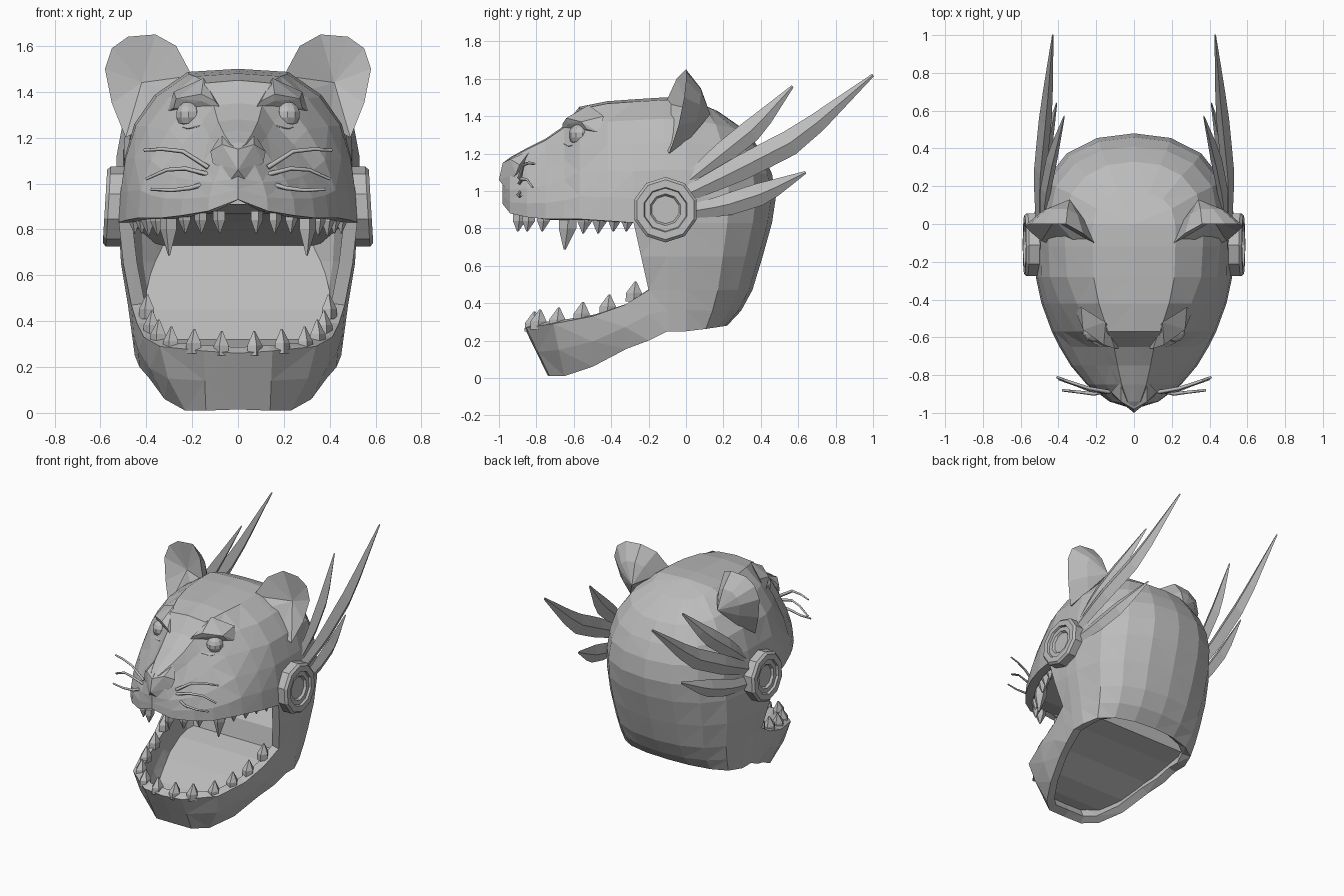
import bpy, bmesh
from math import sin, cos, pi, radians
from mathutils import Vector

cube = bpy.data.objects.get("Cube")
if cube:
    bpy.data.objects.remove(cube)

grey = bpy.data.materials.new("plain grey")
grey.use_nodes = True
grey.diffuse_color = (0.5, 0.5, 0.5, 1)
grey.node_tree.nodes["Principled BSDF"].inputs["Base Color"].default_value = (0.5, 0.5, 0.5, 1)
SIDES = ((1, "left_"), (-1, "right_"))


def finish(name, bm):
    """Weld, orient and link a mesh as a flat-shaded object."""
    bmesh.ops.remove_doubles(bm, verts=bm.verts, dist=0.002)
    bmesh.ops.dissolve_degenerate(bm, edges=bm.edges, dist=0.001)
    bmesh.ops.recalc_face_normals(bm, faces=bm.faces)
    mesh = bpy.data.meshes.new(name)
    bm.to_mesh(mesh)
    bm.free()
    mesh.materials.append(grey)
    obj = bpy.data.objects.new(name, mesh)
    bpy.context.collection.objects.link(obj)
    return obj


def add_grid(bm, columns, s=1, closed=False):
    """Skin a list of point columns with quads."""
    cols = [[bm.verts.new((s * p[0], p[1], p[2])) for p in c] for c in columns]
    for a, b in zip(cols, cols[1:]):
        n = len(a)
        for k in range(n if closed else n - 1):
            j = (k + 1) % n
            bm.faces.new((a[k], a[j], b[j], b[k]))
    return cols


def hull(name, points, s):
    bm = bmesh.new()
    for x, y, z in points:
        bm.verts.new((s * x, y, z))
    bmesh.ops.convex_hull(bm, input=bm.verts)
    return finish(name, bm)


def tooth(bm, x, y, z, r, h, s):
    """Five-sided spike, slightly swollen in the middle; h < 0 points down."""
    rings = []
    for t, k in ((0, .9), (0.4, 0.9), (0.97, 0.1)):
        rings.append([(x + r * k * 0.8 * cos(a * pi * 0.4),
                       y + r * k * sin(a * pi * 0.4) + 0.1 * h * t * t, z + h * t)
                      for a in range(5)])
    cols = add_grid(bm, rings, s, True)
    bm.faces.new(cols[0])
    bm.faces.new(cols[-1])


# ---- head shell: muzzle stations, then a swept back of the skull ----
rise = (0, .2, .42, .64, .83, .98, 1)
muzzle_x = (1, .97, .83, .6, .38, .26, 0)
skull_x = (1, .985, .95, .87, .7, .42, 0)
back_y = (.46, .48, .46, .41, .33, .17, 0)
back_drop = (0, 0, .02, .06, .07, .06, 0)
stations = (  # y, lip height, top height, half width, skull blend
    (-.98, .93, 1.15, 0, 0), (-.94, .88, 1.18, .13, 0), (-.85, .86, 1.23, .25, 0),
    (-.75, .85, 1.28, .335, 0), (-.65, .85, 1.35, .395, .05), (-.57, .85, 1.45, .435, .35),
    (-.42, .84, 1.48, .49, .75), (-.28, .83, 1.49, .52, .95), (-.12, .83, 1.5, .52, 1),
    (0, .83, 1.5, .52, 1))
angles = [radians(a) for a in (25, 48, 70, 90)]


def around(x, y, z, drop, a):
    return (x * max(cos(a), 0) ** .9, y * sin(a) ** .85, z - drop * sin(a))


upper = []
for y, low, top, w, m in stations:
    upper.append([(w * (p + (q - p) * m), y, low + (top - low) * t)
                  for p, q, t in zip(muzzle_x, skull_x, rise)])
edge = upper[-1]
for a in angles:
    upper.append([around(p[0], b, p[2], d, a) for p, b, d in zip(edge, back_y, back_drop)])

# cheek, nape and neck rim below the skull
wall_x = (.52, .51, .48, .465, .45)
wall_z = (.83, .65, .47, .36, .25)
wall_b = (.46, .41, .355, .295, .22)
hinge = list(zip((.52, .5, .465, .455, .43), (-.28, -.24, -.2, -.2, -.2), (.83, .65, .47, .34, .2)))
lower = [hinge, [(x, -.12 if k == 0 else -.1, z) for k, (x, z) in enumerate(zip(wall_x, wall_z))],
         [(x, 0, z) for x, z in zip(wall_x, wall_z)]]
for a in angles:
    lower.append([around(x, b, z, -.03 * (z < .3), a) for x, z, b in zip(wall_x, wall_z, wall_b)])

# lower jaw running forward from the hinge
jaw_rim = ((0, -.86, .26), (.15, -.855, .27), (.34, -.71, .29), (.41, -.5, .33), (.44, -.33, .39))
jaw_base = ((0, -.74, .015), (.14, -.73, .01), (.23, -.65, .01), (.32, -.5, .06), (.39, -.32, .155))
jaw = []
for r, b in zip(jaw_rim, jaw_base):
    mid = Vector(r).lerp(Vector(b), .5) + Vector((.02 if r[0] > .2 else 0, 0, 0))
    jaw.append([r, mid, b])
jaw.append(hinge[2:])

bm = bmesh.new()
for s, _ in SIDES:
    for part in (upper, lower, jaw):
        add_grid(bm, part, s)
shell = finish("head_shell", bm)
solid = shell.modifiers.new("thickness", "SOLIDIFY")
solid.thickness = .06
solid.offset = -1
shell.modifiers.new("facets", "TRIANGULATE")

# ---- mouth lining: sunken floor, step, sloping throat and palate as one folded sheet ----
lining = ((.14, -.73, .1), (.25, -.63, .1), (.33, -.48, .14), (.39, -.3, .22), (.41, -.1, .29),
          (.42, .04, .32), (.42, .07, .45), (.35, .28, .73),
          (.47, -.1, .83), (.47, -.3, .86), (.4, -.5, .865), (.29, -.75, .87), (.1, -.91, .91))
bm = bmesh.new()
for s, _ in SIDES:
    add_grid(bm, [[(0, y, z), (x, y, z)] for x, y, z in lining], s)
finish("mouth_lining", bm)

# ---- nose pad ----
hull("nose", [(sx * x, y, z) for sx in (1, -1) for x, y, z in
              ((.12, -.89, 1.14), (.07, -.94, 1.17), (.11, -.91, 1.09), (0, -1, 1.06), (0, -.98, 1.15),
               (.03, -.97, 1.02), (.07, -.83, 1.22), (.05, -.85, 1.1))], 1)

# ---- teeth ----
upper_teeth = ((.08, -.89, .04, .1), (.16, -.84, .04, .1), (.23, -.76, .04, .1), (.3, -.63, .055, .2),
               (.35, -.54, .045, .11), (.39, -.46, .045, .11), (.42, -.38, .04, .1), (.45, -.31, .04, .1))
lower_teeth = ((.07, -.82, .25), (.19, -.79, .26), (.29, -.69, .27), (.345, -.56, .3),
               (.375, -.42, .34), (.395, -.28, .41))
bm = bmesh.new()
bm_low = bmesh.new()
for s, _ in SIDES:
    for x, y, r, h in upper_teeth:
        tooth(bm, x, y, .88, r, -h, s)
    for x, y, z in lower_teeth:
        tooth(bm_low, x, y, z, .05, .11, s)
finish("upper_teeth", bm)
finish("lower_teeth", bm_low)

# ---- parts on both sides ----
ear_rim = ((.2, -.11, 1.47), (.27, -.05, 1.6), (.36, 0, 1.65), (.48, 0, 1.64), (.55, 0, 1.59),
           (.58, -.01, 1.5), (.55, -.04, 1.35), (.49, -.09, 1.2), (.4, -.12, 1.25), (.28, -.13, 1.4))
disc_profile = ((.175, -.04), (.175, .035), (.16, .05), (.12, .05), (.115, .035),
                (.085, .035), (.075, .02), (0, .02))
feathers = {
    "upper_feather": (((.48, .02, 1.06), (.47, .17, 1.18), (.43, .37, 1.34), (.37, .57, 1.56)), .06),
    "long_feather": (((.5, 0, .98), (.5, .25, 1.1), (.465, .6, 1.28), (.43, 1, 1.62)), .068),
    "lower_feather": (((.51, .02, .89), (.49, .2, .92), (.46, .42, .99), (.41, .64, 1.1)), .06)}
whiskers = (((.13, -.89, 1.07), (.24, -.87, 1.14), (.33, -.84, 1.15), (.41, -.81, 1.145)),
            ((.13, -.89, 1.04), (.23, -.88, 1.065), (.31, -.85, 1.06), (.4, -.82, 1.02)),
            ((.14, -.88, 1.0), (.21, -.9, .98), (.29, -.89, .97), (.38, -.88, .975)))

for s, tag in SIDES:
    # cupped ear: hollow front fan and a pointed back
    bm = bmesh.new()
    front, back = Vector((.42, .02, 1.44)), Vector((.34, .13, 1.41))
    inner = [Vector(p).lerp(front, .6) for p in ear_rim]
    belly = [Vector(p).lerp(back, .42) + Vector((0, .025, 0)) for p in ear_rim]
    add_grid(bm, [list(c) + [c[0]] for c in ([front] * 10, inner, ear_rim, belly, [back] * 10)], s)
    finish(tag + "ear", bm)

    # ringed cheek disc, leaning out at the bottom
    bm = bmesh.new()
    cols = []
    for k in range(11):
        a = (k + .5) * pi / 5
        cols.append([(.53 + h - .06 * r * sin(a), -.11 + r * cos(a), .9 + r * sin(a))
                     for r, h in disc_profile])
    add_grid(bm, cols, s)
    finish(tag + "cheek_disc", bm)

    # swept feathers with a diamond section
    for name, (path, width) in feathers.items():
        pts = [Vector(p) for p in path]
        rings = []
        for k in range(9):
            t = k / 8
            f = min(int(t * 3), 2)
            u = t * 3 - f
            c = pts[f].lerp(pts[f + 1], u)
            d = pts[f + 1] - pts[f]
            n = Vector((0, -d.z, d.y)).normalized()
            w = width * min(1, .6 + t) * min(1, (1 - t) * 2.6 + .12)
            out = Vector((w * .5, 0, 0))
            rings.append([c + n * w, c + out, c - n * w, c - out])
        bm = bmesh.new()
        cols = add_grid(bm, rings, s, True)
        bm.faces.new(cols[0])
        bm.faces.new(cols[-1])
        finish(tag + name, bm)

    # eye, brow and lower lid
    bm = bmesh.new()
    bmesh.ops.create_uvsphere(bm, u_segments=10, v_segments=7, radius=.058)
    bmesh.ops.translate(bm, vec=(s * .215, -.57, 1.3), verts=bm.verts)
    finish(tag + "eye", bm)
    hull(tag + "brow", ((.07, -.66, 1.32), (.1, -.66, 1.36), (.16, -.64, 1.39), (.27, -.56, 1.37), (.31, -.46, 1.31),
                        (.16, -.63, 1.36), (.28, -.53, 1.33), (.15, -.52, 1.46), (.28, -.44, 1.4)), s)
    hull(tag + "lower_lid", ((.1, -.68, 1.27), (.15, -.66, 1.25), (.22, -.63, 1.24), (.29, -.55, 1.26),
                             (.33, -.46, 1.29), (.2, -.5, 1.18), (.31, -.45, 1.2), (.13, -.55, 1.18)), s)

    # whiskers
    curve = bpy.data.curves.new(tag + "whiskers", "CURVE")
    curve.dimensions = "3D"
    curve.bevel_depth = .011
    curve.bevel_resolution = 0
    curve.use_fill_caps = True
    for path in whiskers:
        line = curve.splines.new("POLY")
        line.points.add(len(path) - 1)
        for k, (p, (x, y, z)) in enumerate(zip(line.points, path)):
            p.co = (s * x, y, z, 1)
            p.radius = 1 - .13 * k
    curve.materials.append(grey)
    bpy.context.collection.objects.link(bpy.data.objects.new(tag + "whiskers", curve))
